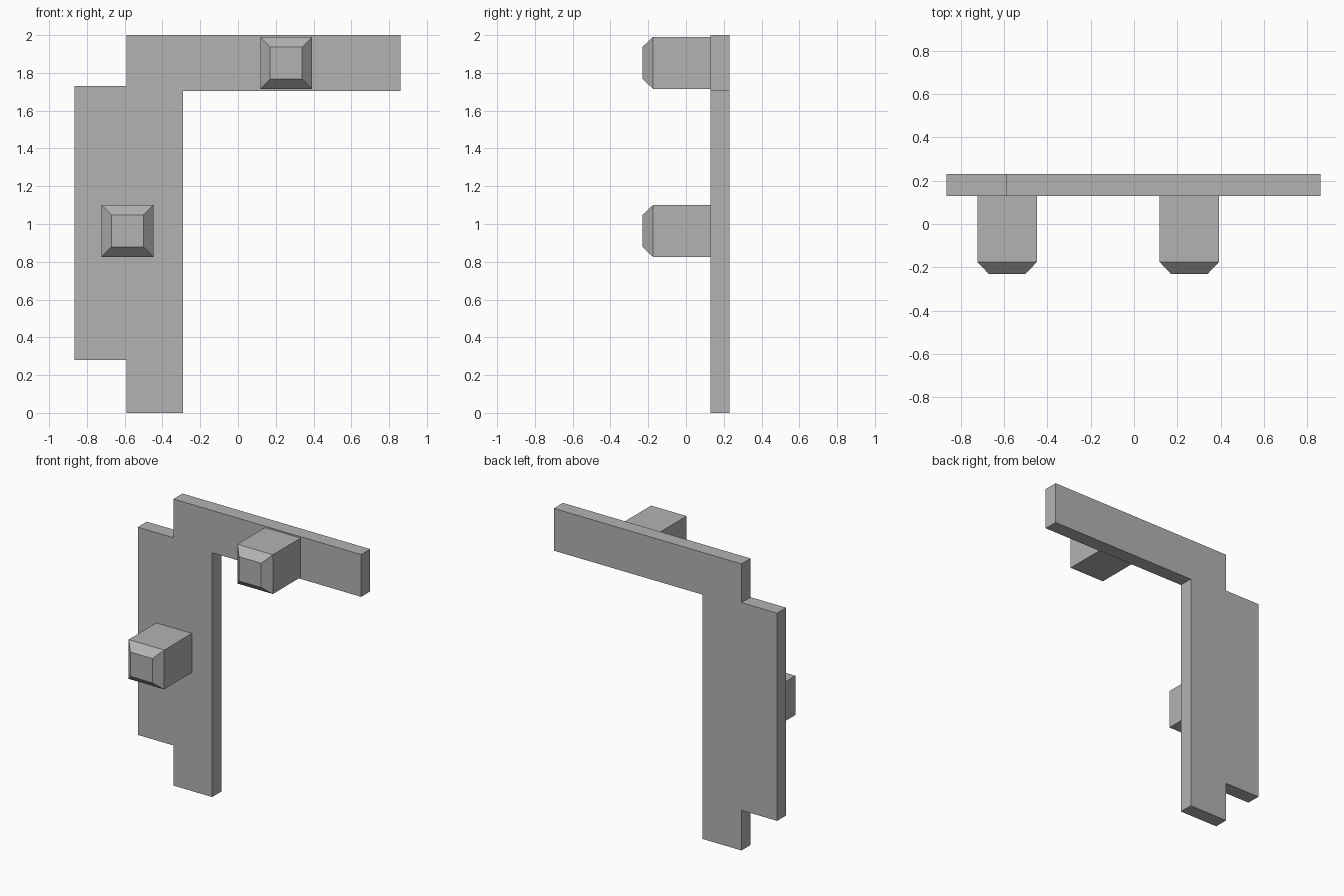
import bpy
import bmesh

default = bpy.data.objects.get("Cube")
if default:
    bpy.data.objects.remove(default, do_unlink=True)

# Single plain grey
GREY = (0.45, 0.45, 0.45, 1.0)
grey = bpy.data.materials.new("grey")
grey.use_nodes = True
grey.diffuse_color = GREY
grey.node_tree.nodes["Principled BSDF"].inputs["Base Color"].default_value = GREY


def add_object(name, bm):
    bmesh.ops.recalc_face_normals(bm, faces=bm.faces)
    mesh = bpy.data.meshes.new(name)
    bm.to_mesh(mesh)
    bm.free()
    mesh.materials.append(grey)
    obj = bpy.data.objects.new(name, mesh)
    bpy.context.collection.objects.link(obj)
    return obj


def extrude_profile(name, outline, y_front, y_back):
    bm = bmesh.new()
    face = bm.faces.new([bm.verts.new((x, y_front, z)) for x, z in outline])
    result = bmesh.ops.extrude_face_region(bm, geom=[face])
    moved = [v for v in result["geom"] if isinstance(v, bmesh.types.BMVert)]
    bmesh.ops.translate(bm, verts=moved, vec=(0, y_back - y_front, 0))
    return add_object(name, bm)


def peg(name, x, z, half=0.137, tip_half=0.085):
    # Square rings from the plate to the tapered tip
    bm = bmesh.new()
    corners = [(-1, -1), (1, -1), (1, 1), (-1, 1)]
    rings = []
    for y, h in [(PLATE_FRONT, half), (-0.175, half), (-0.23, tip_half)]:
        rings.append([bm.verts.new((x + h * i, y, z + h * k)) for i, k in corners])
    for a, b in zip(rings, rings[1:]):
        for i in range(4):
            j = (i + 1) % 4
            bm.faces.new((a[i], a[j], b[j], b[i]))
    bm.faces.new(rings[0])
    bm.faces.new(rings[-1])
    return add_object(name, bm)


# Flat stepped plate: upright leg, side step and top arm
PLATE_FRONT, PLATE_BACK = 0.13, 0.23
outline = [(-0.59, 0), (-0.29, 0), (-0.29, 1.705), (0.86, 1.705), (0.86, 2),
           (-0.59, 2), (-0.59, 1.73), (-0.865, 1.73), (-0.865, 0.28), (-0.59, 0.28)]
extrude_profile("stepped_plate", outline, PLATE_FRONT, PLATE_BACK)

# Two pegs with chamfered tips
peg("lower_peg", -0.585, 0.963)
peg("upper_peg", 0.255, 1.853)
